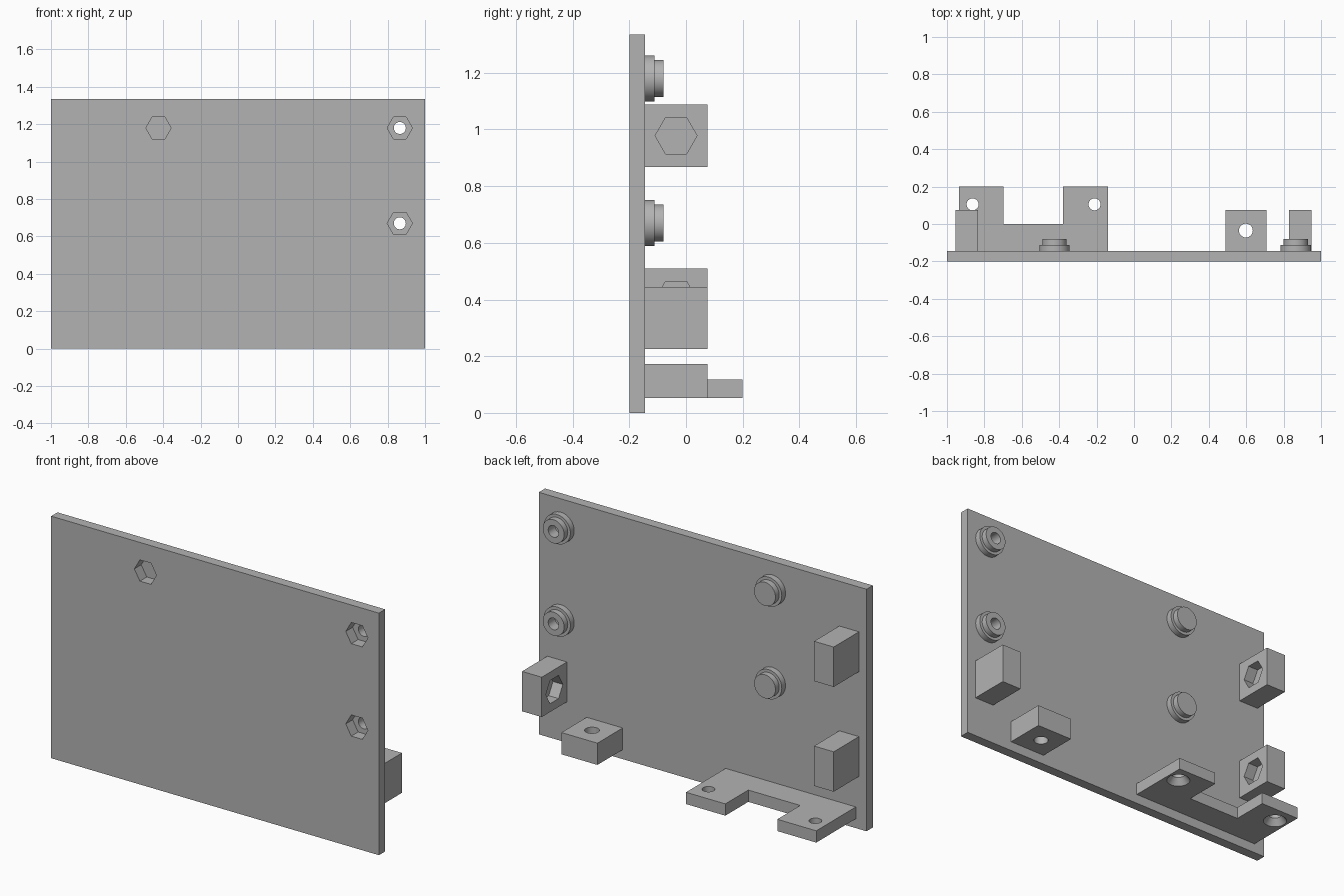
import bpy, bmesh, math
from mathutils import Matrix, Vector

if "Cube" in bpy.data.objects:
    bpy.data.objects.remove(bpy.data.objects["Cube"], do_unlink=True)

grey = bpy.data.materials.new("plain grey")
grey.use_nodes = True
COLOUR = (0.45, 0.45, 0.45, 1)
grey.diffuse_color = COLOUR
grey.node_tree.nodes["Principled BSDF"].inputs["Base Color"].default_value = COLOUR

FRONT, BACK = -0.2, -0.145     # faces of the plate
BLOCK_BACK = 0.075             # rear face of the nut blocks
POCKET = 0.06                  # depth of every nut pocket


def finish(name, bm):
    bmesh.ops.recalc_face_normals(bm, faces=bm.faces)
    mesh = bpy.data.meshes.new(name)
    bm.to_mesh(mesh)
    bm.free()
    mesh.materials.append(grey)
    obj = bpy.data.objects.new(name, mesh)
    bpy.context.collection.objects.link(obj)
    return obj


def box(name, low, high):
    low, high = Vector(low), Vector(high)
    bm = bmesh.new()
    bmesh.ops.create_cube(bm, size=1)
    bmesh.ops.scale(bm, vec=high - low, verts=bm.verts)
    bmesh.ops.translate(bm, vec=(low + high) / 2, verts=bm.verts)
    return finish(name, bm)


def rod(name, start, end, r1, r2=None, sides=48, corner="X"):
    """Prism or cone from start to end, with a corner along the given axis."""
    start, end = Vector(start), Vector(end)
    z = (end - start).normalized()
    x = Vector((1, 0, 0)) if corner == "X" else Vector((0, 1, 0))
    turn = Matrix((x, z.cross(x), z)).transposed().to_4x4()
    bm = bmesh.new()
    bmesh.ops.create_cone(bm, cap_ends=True, segments=sides, radius1=r1,
                          radius2=r1 if r2 is None else r2, depth=(end - start).length)
    # put one vertex exactly on the local x axis
    v = bm.verts[:][0].co
    spin = Matrix.Rotation(-math.atan2(v.y, v.x), 4, "Z")
    bm.transform(Matrix.Translation((start + end) / 2) @ turn @ spin)
    return finish(name, bm)


def combine(obj, tools, operation="DIFFERENCE"):
    for tool in tools:
        mod = obj.modifiers.new("cut", "BOOLEAN")
        mod.operation, mod.solver, mod.object = operation, "EXACT", tool
        bpy.context.view_layer.objects.active = obj
        bpy.ops.object.modifier_apply(modifier=mod.name)


def discard(tools):
    for tool in tools:
        bpy.data.objects.remove(tool, do_unlink=True)


parts = []

# Mounting plate with four stepped standoffs, nut pockets open to the front
plate = box("mounting_plate", (-1, FRONT, 0), (1, BACK, 1.335))
parts.append(plate)
for side, x in (("right", -0.425), ("left", 0.865)):
    for level, z in (("lower", 0.67), ("upper", 1.18)):
        standoff = rod(f"{level}_{side}_standoff", (x, BACK - 0.01, z), (x, -0.112, z), 0.081)
        boss = rod("boss", (x, BACK - 0.01, z), (x, -0.08, z), 0.065)
        combine(standoff, [boss], "UNION")
        cutters = [rod("pocket", (x, FRONT - 0.05, z), (x, FRONT + POCKET, z), 0.0675, sides=6),
                   rod("bore", (x, FRONT - 0.1, z), (x, 0.1, z), 0.032)]
        combine(plate, cutters)
        combine(standoff, cutters)
        discard(cutters + [boss])
        parts.append(standoff)


# Nut blocks: a hexagonal pocket on one face and a bolt hole right through
def nut_block(name, centre, direction):
    c, d = Vector(centre), Vector(direction)
    half = Vector([0.06 if k else 0.11 for k in d])
    block = box(name, c - half, c + half)
    face = c + d * 0.06
    cutters = [rod("pocket", face + d * 0.05, face - d * POCKET, 0.074, sides=6, corner="Y"),
               rod("bore", c - d * 0.2, c + d * 0.2, 0.037, corner="Y")]
    combine(block, cutters)
    discard(cutters)
    parts.append(block)


middle = BLOCK_BACK - 0.11
nut_block("upper_right_nut_block", (-0.894, middle, 0.978), (1, 0, 0))
nut_block("lower_right_nut_block", (-0.894, middle, 0.4), (1, 0, 0))
nut_block("left_nut_block", (0.888, middle, 0.335), (-1, 0, 0))
nut_block("bottom_nut_block", (0.598, middle, 0.112), (0, 0, 1))

# Forked bracket with two countersunk screw holes
bottom, top = 0.052, 0.117
bracket = box("forked_bracket", (-0.935, BACK, bottom), (-0.14, 0.2, top))
cutters = [box("notch", (-0.697, 0, 0), (-0.38, 0.4, 0.3))]
for x in (-0.863, -0.211):
    cutters.append(rod("bore", (x, 0.105, 0), (x, 0.105, 0.3), 0.032))
    cutters.append(rod("countersink", (x, 0.105, bottom - 0.01), (x, 0.105, bottom + 0.035),
                       0.068, 0.032))
combine(bracket, cutters)
discard(cutters)
parts.append(bracket)

# Smooth round walls, sharp edges
bpy.ops.object.select_all(action="DESELECT")
for part in parts:
    part.select_set(True)
bpy.context.view_layer.objects.active = plate
bpy.ops.object.shade_smooth_by_angle(angle=math.radians(30))
